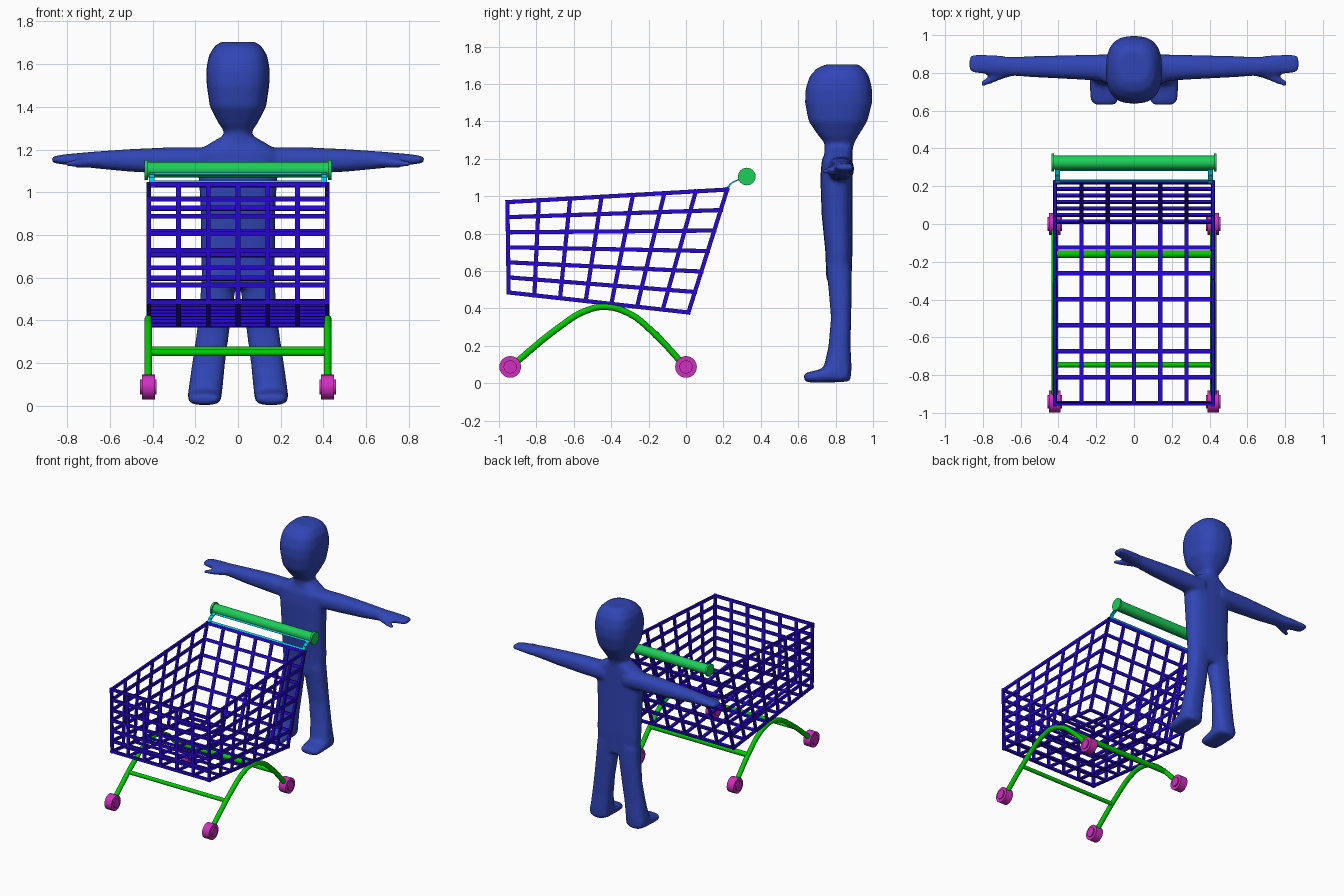
import bpy, bmesh, math
from mathutils import Vector

if "Cube" in bpy.data.objects:
    bpy.data.objects.remove(bpy.data.objects["Cube"])


def material(name, r, g, b):
    m = bpy.data.materials.new(name)
    m.use_nodes = True
    m.diffuse_color = (r, g, b, 1)
    m.node_tree.nodes["Principled BSDF"].inputs["Base Color"].default_value = (r, g, b, 1)
    return m


basket_blue = material("basket blue", .02, .002, .63)
leg_green = material("leg green", 0, .6, 0)
handle_green = material("handle green", .012, .62, .1)
bracket_cyan = material("bracket cyan", 0, .6, .75)
wheel_magenta = material("wheel magenta", .62, .03, .52)
figure_blue = material("figure blue", .03, .06, .46)


def finish(bm, name, mat, smooth=False):
    bmesh.ops.recalc_face_normals(bm, faces=bm.faces)
    mesh = bpy.data.meshes.new(name)
    bm.to_mesh(mesh)
    bm.free()
    mesh.materials.append(mat)
    ob = bpy.data.objects.new(name, mesh)
    bpy.context.scene.collection.objects.link(ob)
    if smooth:
        bpy.ops.object.select_all(action="DESELECT")
        ob.select_set(True)
        bpy.context.view_layer.objects.active = ob
        bpy.ops.object.shade_smooth_by_angle(angle=math.radians(40))
    return ob


def bar(bm, a, b, wide, thick, normal):
    """Box bar from a to b, with its thin side along normal."""
    a, b = Vector(a), Vector(b)
    axis = (b - a).normalized()
    n = Vector(normal)
    n = (n - axis * n.dot(axis)).normalized()
    s = axis.cross(n)
    a, b = a - axis * wide / 2, b + axis * wide / 2
    ends = []
    for p in (a, b):
        ends.append([bm.verts.new(p + s * i * wide / 2 + n * j * thick / 2)
                     for i, j in ((-1, -1), (1, -1), (1, 1), (-1, 1))])
    bridge(bm, ends)


def bridge(bm, rings):
    n = len(rings[0])
    for lower, upper in zip(rings, rings[1:]):
        for i in range(n):
            j = (i + 1) % n
            bm.faces.new((lower[i], lower[j], upper[j], upper[i]))
    bm.faces.new(rings[0][::-1])
    bm.faces.new(rings[-1])


def rod(bm, centre, radius, length, sides=24):
    """Cylinder along x."""
    rings = []
    for end in (-1, 1):
        rings.append([bm.verts.new((centre[0] + end * length / 2,
                                    centre[1] + radius * math.cos(math.tau * i / sides),
                                    centre[2] + radius * math.sin(math.tau * i / sides)))
                      for i in range(sides)])
    bridge(bm, rings)


# Wire basket: one grid of bars per panel
W = .418
FT, FB, BB, BT = (-.955, .968), (-.948, .485), (.013, .378), (.22, 1.035)


def corner(x, yz):
    return Vector((x, *yz))


def panel(name, a, b, c, d, across, up, wide=.022):
    bm = bmesh.new()
    normal = (b - a).cross(d - a)
    for i in range(across + 1):
        t = i / across
        bar(bm, a.lerp(b, t), d.lerp(c, t), wide, .014, normal)
    for i in range(up + 1):
        t = i / up
        bar(bm, a.lerp(d, t), b.lerp(c, t), wide, .014, normal)
    finish(bm, name, basket_blue)


for side, x in (("left", W), ("right", -W)):
    panel(side + "_basket_side", corner(x, FB), corner(x, BB), corner(x, BT), corner(x, FT), 7, 6)
for name, low, high, rows in (("basket_front", FB, FT, 6), ("basket_back", BB, BT, 6),
                              ("basket_floor", FB, BB, 7)):
    panel(name, corner(-W, low), corner(W, low), corner(W, high), corner(-W, high), 6, rows)

# Arched legs and wheels
arch = [(-.94, .085), (-.67, .305), (-.54, .385), (-.43, .408), (-.3, .37), (-.19, .285), (0, .085)]
for side, s in (("left", 1), ("right", -1)):
    curve = bpy.data.curves.new(side + "_leg", "CURVE")
    curve.dimensions = "3D"
    curve.bevel_depth = .018
    curve.bevel_resolution = 3
    curve.use_fill_caps = True
    spline = curve.splines.new("BEZIER")
    spline.bezier_points.add(len(arch) - 1)
    for p, (y, z) in zip(spline.bezier_points, arch):
        p.co = (s * .42, y, z)
        p.handle_left_type = p.handle_right_type = "AUTO"
    curve.materials.append(leg_green)
    bpy.context.scene.collection.objects.link(bpy.data.objects.new(side + "_leg", curve))
    for end, y in (("front", -.94), ("back", 0)):
        bm = bmesh.new()
        rod(bm, (s * .42, y, .087), .058, .06)
        rod(bm, (s * .42, y, .087), .036, .078, 12)
        finish(bm, f"{side}_{end}_wheel", wheel_magenta, True)

for name, y, z, r in (("front_crossbar", -.745, .247, .015), ("back_crossbar", -.16, .258, .02)):
    bm = bmesh.new()
    rod(bm, (0, y, z), r, .84, 16)
    finish(bm, name, leg_green, True)

# Push handle with end caps
bm = bmesh.new()
rod(bm, (0, .325, 1.105), .037, .86)
for s in (-1, 1):
    rod(bm, (s * .43, .325, 1.105), .047, .015)
finish(bm, "push_handle", handle_green, True)

# Thin bent frame between basket and handle
bm = bmesh.new()
bend = [(.22, 1.035), (.23, 1.055), (.25, 1.073), (.275, 1.085), (.31, 1.095)]
for s in (-1, 1):
    for a, b in zip(bend, bend[1:]):
        bar(bm, corner(s * .405, a), corner(s * .405, b), .026, .006, (0, -1, 1))
for a, b in (bend[:2], bend[-2:]):
    bar(bm, corner(-.405, a).lerp(corner(-.405, b), .5),
        corner(.405, a).lerp(corner(.405, b), .5), .024, .006, (0, -1, 1))
finish(bm, "handle_bracket", bracket_cyan)


# Standing figure: lofted limbs fused into one skin
def loft(bm, rings, axis, power=1.0, sides=20):
    """Each ring: position along axis, then min and max of the two other axes."""
    loops = []
    for t, u0, u1, v0, v1 in rings:
        loop = []
        for i in range(sides):
            c, s = math.cos(math.tau * i / sides), math.sin(math.tau * i / sides)
            u = (u0 + u1) / 2 + (u1 - u0) / 2 * math.copysign(abs(c) ** power, c)
            v = (v0 + v1) / 2 + (v1 - v0) / 2 * math.copysign(abs(s) ** power, s)
            loop.append(bm.verts.new({"x": (t, u, v), "y": (u, t, v), "z": (u, v, t)}[axis]))
        loops.append(loop)
    bridge(bm, loops)


bm = bmesh.new()
# head and neck
loft(bm, [(1.15, -.1, .1, .74, .88), (1.24, -.065, .065, .74, .89), (1.285, -.065, .065, .74, .9),
          (1.32, -.09, .09, .71, .92), (1.4, -.132, .132, .655, .97), (1.5, -.147, .147, .636, .996),
          (1.57, -.15, .15, .638, .996), (1.64, -.138, .138, .66, .98),
          (1.685, -.11, .11, .7, .95), (1.705, -.08, .08, .75, .92)], "z", .75)
# torso
loft(bm, [(.55, -.165, .165, .75, .885), (.7, -.175, .175, .745, .89), (.9, -.175, .175, .725, .89),
          (1.1, -.185, .185, .718, .89), (1.19, -.19, .19, .725, .89),
          (1.225, -.14, .14, .74, .89), (1.265, -.07, .07, .75, .89)], "z", .75)


def sided(rings, s, first):
    """Mirror rings to one side; first says whether x is the loft axis."""
    if first:
        return [(s * t, *rest) for t, *rest in rings]
    return [(t, *sorted((s * a, s * b)), *rest) for t, a, b, *rest in rings]


arm = [(.08, .75, .9, 1.08, 1.21), (.3, .765, .895, 1.085, 1.212), (.5, .775, .89, 1.095, 1.203),
       (.66, .785, .885, 1.11, 1.192), (.74, .79, .895, 1.12, 1.185),
       (.82, .795, .9, 1.13, 1.177), (.86, .8, .9, 1.135, 1.17), (.875, .815, .885, 1.142, 1.165)]
thumb = [(.62, .79, .86, 1.12, 1.18), (.7, .765, .825, 1.115, 1.165),
         (.76, .74, .79, 1.115, 1.155), (.81, .725, .757, 1.118, 1.147)]
leg = [(.62, .005, .17, .75, .887), (.5, .018, .178, .762, .887), (.35, .04, .193, .775, .883),
       (.2, .06, .215, .762, .88), (.08, .072, .232, .735, .886), (.015, .08, .232, .735, .88)]
foot = [(.63, .1, .21, .015, .05), (.65, .083, .23, .004, .058), (.72, .077, .236, .002, .075),
        (.8, .077, .236, .004, .1), (.87, .085, .228, .008, .1)]
for s in (-1, 1):
    loft(bm, sided(arm, s, True), "x", .85)
    loft(bm, sided(thumb, s, True), "x")
    loft(bm, sided(leg, s, False), "z", .8)
    loft(bm, sided(foot, s, False), "y", .75)

figure = finish(bm, "standing_figure", figure_blue)
skin = figure.modifiers.new("fuse", "REMESH")
skin.mode = "VOXEL"
skin.voxel_size = .012
skin.use_smooth_shade = True
soften = figure.modifiers.new("soften", "SMOOTH")
soften.factor = .5
soften.iterations = 8
